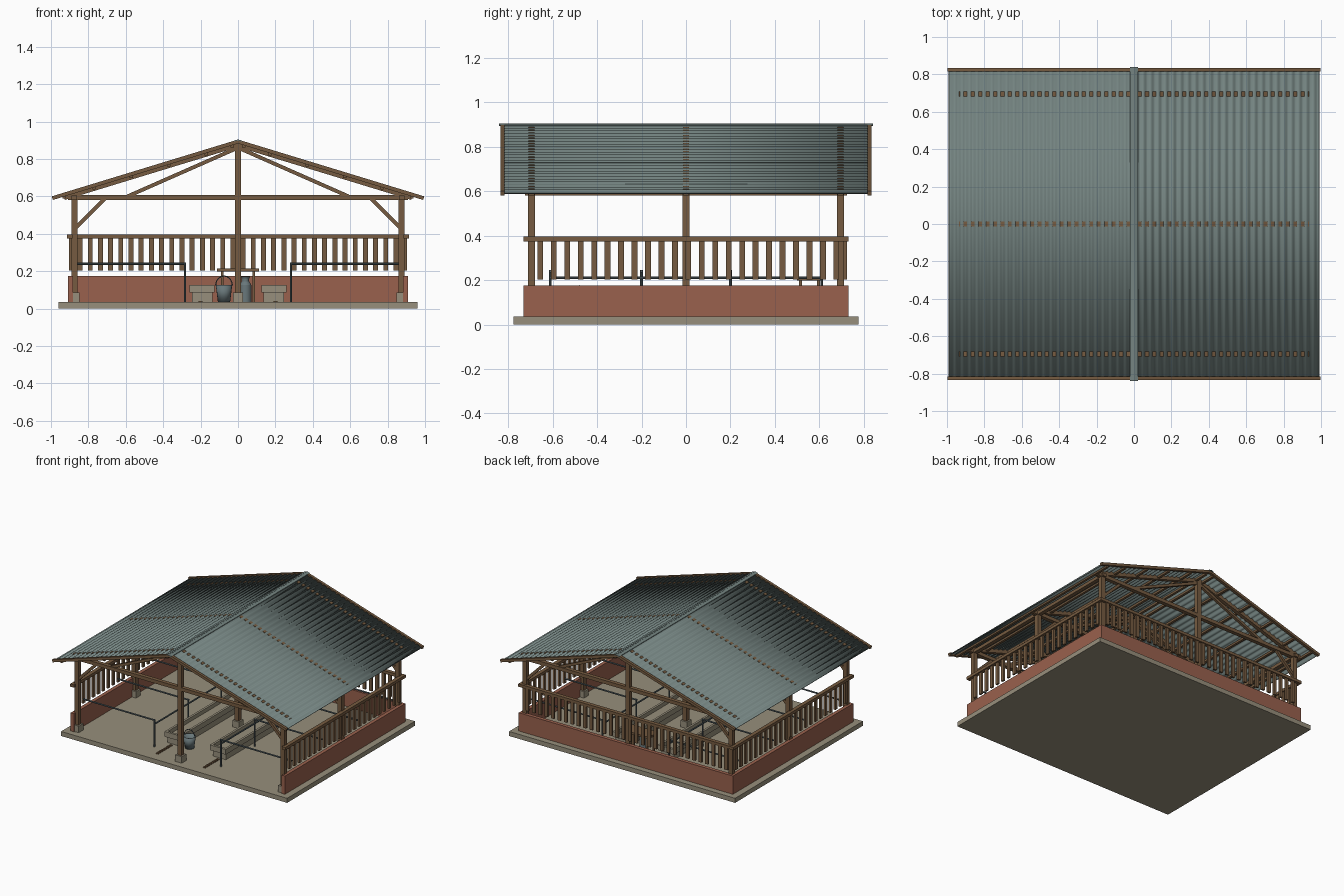
import bpy, bmesh, math
from mathutils import Vector, Matrix

cube = bpy.data.objects.get("Cube")
if cube:
    bpy.data.objects.remove(cube)


def material(name, rgb):
    m = bpy.data.materials.new(name)
    m.use_nodes = True
    m.diffuse_color = (*rgb, 1)
    m.node_tree.nodes["Principled BSDF"].inputs["Base Color"].default_value = (*rgb, 1)
    return m


WOOD = material("timber brown", (0.18, 0.105, 0.052))
BRICK = material("brick red", (0.32, 0.12, 0.075))
CONCRETE = material("concrete", (0.31, 0.275, 0.2))
ROOF = material("roof sheet grey green", (0.175, 0.23, 0.22))
PIPE = material("dark pipe steel", (0.09, 0.12, 0.13))
TIN = material("galvanised tin", (0.14, 0.185, 0.195))


def finish(name, bm, mat, smooth=False):
    bmesh.ops.recalc_face_normals(bm, faces=bm.faces)
    me = bpy.data.meshes.new(name)
    bm.to_mesh(me)
    bm.free()
    me.materials.append(mat)
    ob = bpy.data.objects.new(name, me)
    bpy.context.collection.objects.link(ob)
    if smooth:
        bpy.ops.object.select_all(action='DESELECT')
        ob.select_set(True)
        bpy.context.view_layer.objects.active = ob
        bpy.ops.object.shade_smooth_by_angle(angle=math.radians(40))
    return ob


def box(bm, x0, x1, y0, y1, z0, z1):
    mid = Vector((x0 + x1, y0 + y1, z0 + z1)) / 2
    size = Matrix.Diagonal((x1 - x0, y1 - y0, z1 - z0, 1))
    bmesh.ops.create_cube(bm, size=1, matrix=Matrix.Translation(mid) @ size)


def block(bm, x, y, z0, z1, w, d):
    box(bm, x - w / 2, x + w / 2, y - d / 2, y + d / 2, z0, z1)


def beam(bm, a, b, w, h):
    """Square timber from a to b, w across and h deep."""
    a, b = Vector(a), Vector(b)
    along = (b - a).normalized()
    side = Vector((0, 0, 1)).cross(along).normalized()
    rot = Matrix((along, side, along.cross(side))).transposed().to_4x4()
    size = Matrix.Diagonal(((b - a).length, w, h, 1))
    bmesh.ops.create_cube(bm, size=1, matrix=Matrix.Translation((a + b) / 2) @ rot @ size)


def rod(bm, a, b, r, r2=None, sides=8, caps=True):
    a, b = Vector(a), Vector(b)
    turn = (b - a).to_track_quat('Z', 'Y').to_matrix().to_4x4()
    bmesh.ops.create_cone(bm, cap_ends=caps, segments=sides, radius1=r, radius2=r2 or r,
                          depth=(b - a).length, matrix=Matrix.Translation((a + b) / 2) @ turn)


FLOOR, SLOPE, RIDGE = 0.035, 0.305, 0.893
TRUSSES = (-0.695, 0, 0.695)


def roof_z(x):
    return RIDGE - SLOPE * abs(x)


# Floor slab
bm = bmesh.new()
box(bm, -0.96, 0.96, -0.775, 0.775, 0, FLOOR)
finish("floor_slab", bm, CONCRETE)

# Low walls on three sides
bm = bmesh.new()
for s in (-1, 1):
    block(bm, s * 0.896, 0, FLOOR, 0.175, 0.028, 1.46)
box(bm, -0.882, 0.882, 0.702, 0.73, FLOOR, 0.175)
finish("low_walls", bm, BRICK)

# Posts and footings
posts, feet = bmesh.new(), bmesh.new()
for y in TRUSSES:
    for x in (-0.875, 0, 0.875):
        block(posts, x, y, 0.07, 0.87 if x == 0 else 0.6, 0.033, 0.033)
        block(feet, x, y, FLOOR, 0.085, 0.056, 0.056)
finish("posts", posts, WOOD)
finish("post_footings", feet, CONCRETE)

# Roof trusses: tie beam, rafters, struts, knee braces
bm = bmesh.new()
for y in TRUSSES:
    box(bm, -0.91, 0.91, y - 0.015, y + 0.015, 0.58, 0.607)
    for s in (-1, 1):
        beam(bm, (0, y, RIDGE - 0.014), (s * 0.93, y, roof_z(0.93) - 0.014), 0.027, 0.03)
        beam(bm, (0, y, 0.86), (s * 0.59, y, 0.6), 0.02, 0.02)
        beam(bm, (s * 0.87, y, 0.43), (s * 0.71, y, 0.59), 0.02, 0.02)
finish("roof_trusses", bm, WOOD)

# Wall plates and purlins along the length
bm = bmesh.new()
for s in (-1, 1):
    block(bm, s * 0.875, 0, 0.58, 0.605, 0.03, 1.45)
    for x in (0.03, 0.17, 0.37, 0.57, 0.77, 0.93):
        z = roof_z(x) - 0.014
        block(bm, s * x, 0, z - 0.008, z + 0.008, 0.018, 1.64)
finish("purlins", bm, WOOD)

# Corrugated roof sheets
WAVES, STEPS = 25, 8
for s, name in ((-1, "roof_sheet_right"), (1, "roof_sheet_left")):
    bm = bmesh.new()
    rows = []
    for i in range(WAVES * STEPS + 1):
        x = 0.99 * i / (WAVES * STEPS)
        z = roof_z(x) + 0.005 * math.sin(math.tau * i / STEPS)
        rows.append([bm.verts.new((s * x, y, z)) for y in (-0.815, 0.815)])
    for p, q in zip(rows, rows[1:]):
        bm.faces.new((p[0], p[1], q[1], q[0]))
    sheet = finish(name, bm, ROOF, True)
    solid = sheet.modifiers.new("thickness", 'SOLIDIFY')
    solid.thickness = 0.003
    solid.offset = 0

# Ridge cap
bm = bmesh.new()
for s in (-1, 1):
    beam(bm, (0, 0, RIDGE + 0.008), (s * 0.021, 0, RIDGE + 0.002), 1.68, 0.006)
finish("ridge_cap", bm, ROOF)

# Barge boards on both gables
bm = bmesh.new()
for y in (-0.825, 0.825):
    for s in (-1, 1):
        beam(bm, (0, y, RIDGE), (s * 0.993, y, roof_z(0.993)), 0.02, 0.02)
finish("barge_boards", bm, WOOD)

# Railing: top rails and hanging balusters
bm = bmesh.new()
for s in (-1, 1):
    block(bm, s * 0.899, 0, 0.374, 0.396, 0.03, 1.46)
    for i in range(23):
        block(bm, s * 0.897, -0.655 + 0.0605 * i, 0.203, 0.375, 0.014, 0.026)
box(bm, -0.914, 0.914, 0.7, 0.73, 0.374, 0.396)
for i in range(32):
    block(bm, (i - 15.5) * 0.0545, 0.717, 0.203, 0.375, 0.026, 0.014)
finish("railing", bm, WOOD)

# Stall dividers of pipe
bm = bmesh.new()
for s in (-1, 1):
    for y in (-0.61, -0.2, 0.2, 0.61):
        rod(bm, (s * 0.885, y, 0.24), (s * 0.277, y, 0.24), 0.006)
        rod(bm, (s * 0.283, y, FLOOR), (s * 0.283, y, 0.245), 0.006)
    rod(bm, (s * 0.283, -0.61, 0.21), (s * 0.283, 0.61, 0.21), 0.006)
finish("stall_dividers", bm, PIPE, True)

# Feed troughs: base block with a wider open tray
bm = bmesh.new()
for s in (-1, 1):
    x = s * 0.192
    block(bm, x, 0, FLOOR, 0.09, 0.11, 1.0)
    block(bm, x, 0, 0.085, 0.095, 0.135, 1.04)
    for e in (-1, 1):
        block(bm, x + e * 0.059, 0, 0.085, 0.125, 0.017, 1.04)
        block(bm, x, e * 0.511, 0.085, 0.125, 0.118, 0.018)
finish("feed_troughs", bm, CONCRETE)

# Short slats on the floor before each trough
bm = bmesh.new()
for s in (-1, 1):
    for i in range(8):
        block(bm, s * 0.2, -0.69 + 0.023 * i, FLOOR, 0.041, 0.02, 0.014)
finish("floor_slats", bm, WOOD)

# Bucket with handle
bx, by = -0.075, -0.48
bm = bmesh.new()
rod(bm, (bx, by, FLOOR), (bx, by, 0.04), 0.033, sides=16)
rod(bm, (bx, by, 0.037), (bx, by, 0.125), 0.033, 0.044, 16, False)
bucket = finish("bucket", bm, TIN, True)
bucket.modifiers.new("wall", 'SOLIDIFY').thickness = 0.003
bm = bmesh.new()
arc = [(bx + 0.045 * math.cos(t * math.pi / 10), by, 0.122 + 0.052 * math.sin(t * math.pi / 10))
       for t in range(11)]
for a, b in zip(arc, arc[1:]):
    rod(bm, a, b, 0.003, sides=6)
finish("bucket_handle", bm, PIPE)

# Small table at the back
bm = bmesh.new()
block(bm, 0, 0.555, 0.198, 0.213, 0.225, 0.11)
for x in (-0.085, 0.085):
    for y in (0.515, 0.595):
        block(bm, x, y, FLOOR, 0.2, 0.013, 0.013)
finish("back_table", bm, WOOD)

# Tall can with a shoulder and neck
bm = bmesh.new()
profile = [(FLOOR, 0.032), (0.125, 0.032), (0.145, 0.02), (0.16, 0.02), (0.172, 0.026)]
for (z0, r0), (z1, r1) in zip(profile, profile[1:]):
    rod(bm, (0.04, 0.45, z0), (0.04, 0.45, z1), r0, r1, 16)
finish("tall_can", bm, TIN, True)
